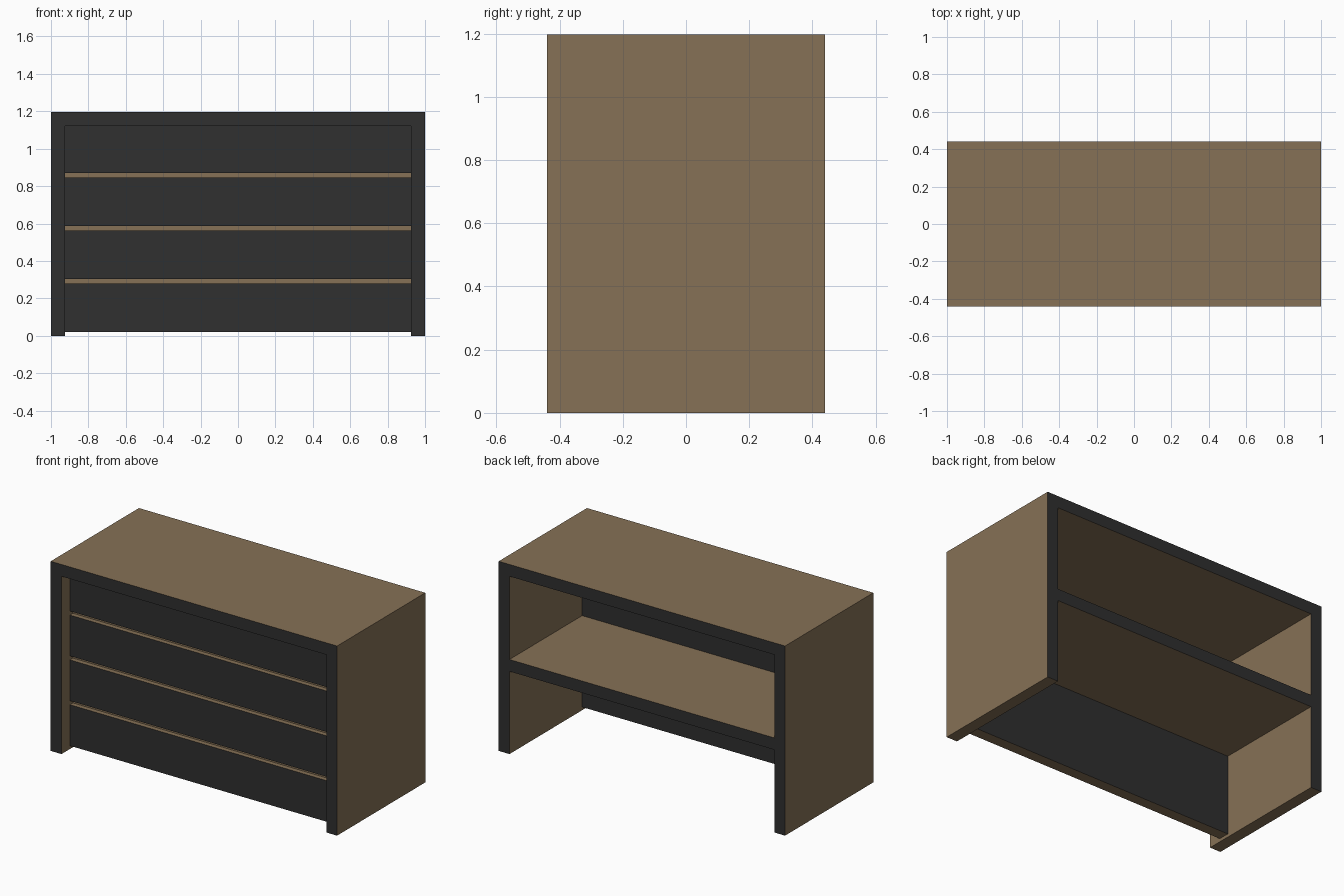
import bpy
import bmesh

if "Cube" in bpy.data.objects:
    bpy.data.objects.remove(bpy.data.objects["Cube"])

# overall dimensions
W, D, H, T = 1.0, 0.44, 1.197, 0.075      # half width, half depth, height, board thickness
INNER = W - T                              # inner half width
PANEL_FRONT, PANEL_BACK = -0.355, -0.285   # recessed front panel


def flat_material(name, colour):
    m = bpy.data.materials.new(name)
    m.diffuse_color = (*colour, 1.0)
    m.use_nodes = True
    m.node_tree.nodes["Principled BSDF"].inputs["Base Color"].default_value = m.diffuse_color
    return m


wood = flat_material("brown wood", (0.238, 0.165, 0.093))
black = flat_material("black edging", (0.029, 0.029, 0.029))


def extrude_profile(name, points, direction):
    """Extrude a closed 3D outline; outermost front and back faces become black."""
    bm = bmesh.new()
    face = bm.faces.new([bm.verts.new(p) for p in points])
    new = bmesh.ops.extrude_face_region(bm, geom=[face])["geom"]
    bmesh.ops.translate(bm, vec=direction,
                        verts=[v for v in new if isinstance(v, bmesh.types.BMVert)])
    bmesh.ops.recalc_face_normals(bm, faces=bm.faces)
    ys = [v.co.y for v in bm.verts]
    for f in bm.faces:
        y = f.calc_center_median().y
        outermost = min(abs(y - min(ys)), abs(y - max(ys))) < 1e-4
        f.material_index = 1 if abs(f.normal.y) > 0.9 and outermost else 0
    mesh = bpy.data.meshes.new(name)
    bm.to_mesh(mesh)
    bm.free()
    mesh.materials.append(wood)
    mesh.materials.append(black)
    obj = bpy.data.objects.new(name, mesh)
    bpy.context.collection.objects.link(obj)
    return obj


# outer shell: two sides and the top as one upside-down U
shell = [(-W, 0), (-W, H), (W, H), (W, 0),
         (INNER, 0), (INNER, H - T), (-INNER, H - T), (-INNER, 0)]
extrude_profile("outer_shell", [(x, -D, z) for x, z in shell], (0, 2 * D, 0))

# middle shelf, open to the back
shelf = [(-INNER, 0.522), (INNER, 0.522), (INNER, 0.597), (-INNER, 0.597)]
extrude_profile("middle_shelf", [(x, PANEL_BACK, z) for x, z in shelf],
                (0, D - PANEL_BACK, 0))

# front panel: four boards separated by three brown grooves
GROOVE_DEPTH, GROOVE_H = 0.03, 0.025
side = [(PANEL_BACK, 0.02), (PANEL_FRONT, 0.02)]
for i in range(3):
    z = 0.279 + i * 0.283
    deep = PANEL_FRONT + GROOVE_DEPTH
    side += [(PANEL_FRONT, z), (deep, z),
             (deep, z + GROOVE_H), (PANEL_FRONT, z + GROOVE_H)]
side += [(PANEL_FRONT, H - T), (PANEL_BACK, H - T)]
extrude_profile("front_panel", [(-INNER, y, z) for y, z in side], (2 * INNER, 0, 0))
